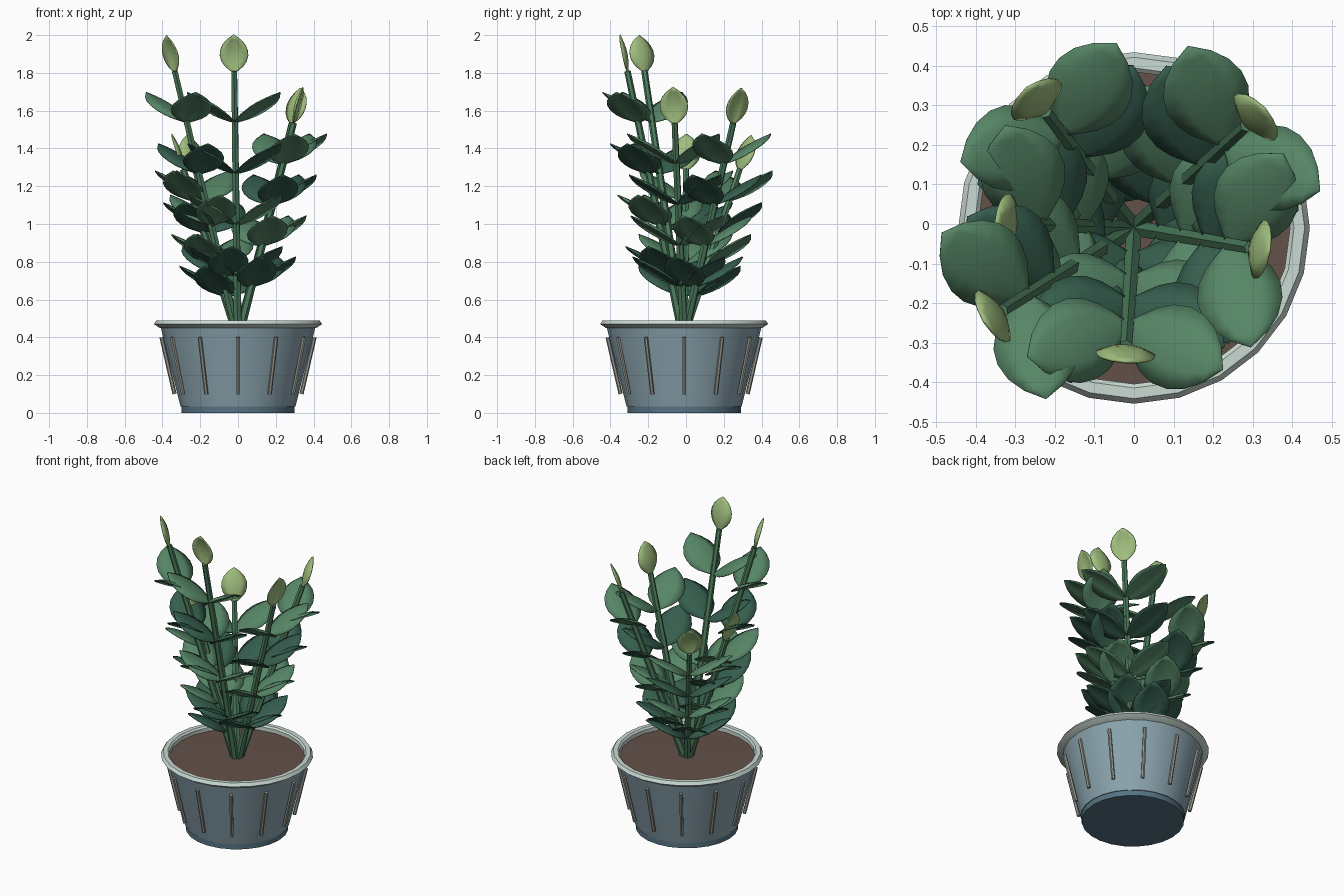
import bpy, bmesh, math
from mathutils import Vector, Matrix

if "Cube" in bpy.data.objects:
    bpy.data.objects.remove(bpy.data.objects["Cube"])

UP = Vector((0, 0, 1))
CENTRE = Vector((0, -0.01, 0))


def material(name, srgb):
    colour = [c ** 2.2 for c in srgb] + [1]
    m = bpy.data.materials.new(name)
    m.use_nodes = True
    m.diffuse_color = colour
    m.node_tree.nodes["Principled BSDF"].inputs["Base Color"].default_value = colour
    return m


POT = material("blue grey glaze", (0.54, 0.64, 0.68))
FOOT = material("dark blue grey", (0.34, 0.45, 0.51))
RIM = material("pale rim", (0.79, 0.85, 0.82))
RIB = material("grey rib", (0.59, 0.59, 0.56))
SOIL = material("brown soil", (0.39, 0.32, 0.29))
STEM = material("stem green", (0.31, 0.49, 0.37))
LIGHT = material("leaf green", (0.34, 0.52, 0.40))
DARK = material("deep leaf green", (0.22, 0.37, 0.31))
BUD = material("young leaf green", (0.62, 0.74, 0.49))


def finish(name, bm, mat, smooth=30):
    bmesh.ops.recalc_face_normals(bm, faces=bm.faces)
    mesh = bpy.data.meshes.new(name)
    bm.to_mesh(mesh)
    bm.free()
    mesh.materials.append(mat)
    ob = bpy.data.objects.new(name, mesh)
    bpy.context.collection.objects.link(ob)
    if smooth:
        bpy.ops.object.select_all(action='DESELECT')
        ob.select_set(True)
        bpy.context.view_layer.objects.active = ob
        bpy.ops.object.shade_smooth_by_angle(angle=math.radians(smooth))
    return ob


def lathe(name, profile, mat, closed=False, sides=24):
    """Turn a (radius, height) profile around the pot axis."""
    bm = bmesh.new()
    verts = [bm.verts.new(CENTRE + Vector((r, 0, z))) for r, z in profile]
    pairs = list(zip(verts, verts[1:]))
    if closed:
        pairs.append((verts[-1], verts[0]))
    edges = [bm.edges.new(p) for p in pairs]
    bmesh.ops.spin(bm, geom=verts + edges, cent=CENTRE, axis=UP,
                   angle=math.tau, steps=sides)
    bmesh.ops.remove_doubles(bm, verts=bm.verts, dist=1e-4)
    return finish(name, bm, mat)


def rod(name, a, b, radius_a, radius_b, mat):
    """Six-sided tapering rod between two points."""
    bm = bmesh.new()
    bmesh.ops.create_cone(bm, cap_ends=True, segments=6, radius1=radius_a,
                          radius2=radius_b, depth=(b - a).length)
    turn = (b - a).to_track_quat('Z', 'Y').to_matrix().to_4x4()
    bm.transform(Matrix.Translation((a + b) / 2) @ turn)
    finish(name, bm, mat, smooth=0)


# Pot
lathe("pot_foot", [(0, 0), (0.30, 0), (0.30, 0.04), (0, 0.04)], FOOT)
lathe("pot_body", [(0, 0.035), (0.305, 0.035), (0.41, 0.455), (0.385, 0.455)], POT)
lathe("pot_rim", [(0.395, 0.445), (0.415, 0.45), (0.445, 0.47),
                  (0.432, 0.49), (0.405, 0.49), (0.395, 0.48)], RIM, closed=True)
lathe("soil", [(0, 0.46), (0.4, 0.455)], SOIL)

# Ribs around the pot
for i in range(12):
    turn = Matrix.Rotation(i * math.tau / 12, 3, 'Z')
    low = CENTRE + turn @ Vector((0.336, 0, 0.1))
    high = CENTRE + turn @ Vector((0.405, 0, 0.4))
    rod(f"pot_rib_{i + 1}", low, high, 0.011, 0.011, RIB)

# Leaf half width along its length, as a share of the widest point
OUTLINE = [(0, 0.07), (0.08, 0.34), (0.18, 0.65), (0.3, 0.88), (0.45, 1),
           (0.6, 0.97), (0.75, 0.79), (0.88, 0.48), (1, 0.02)]
ACROSS = [-1, -0.5, 0, 0.5, 1]


def leaf(name, base, along, facing, length, width, arch, droop, mat):
    """Pointed oval blade, arched along its length, with drooping sides."""
    along = along.normalized()
    normal = (facing - along * facing.dot(along)).normalized()
    side = along.cross(normal)
    bm = bmesh.new()
    rows = []
    for t, share in OUTLINE:
        half = share * width / 2
        spine = base + along * (t * length) + normal * (arch * length * math.sin(math.pi * t))
        rows.append([bm.verts.new(spine + side * (s * half) - normal * (droop * half * s * s))
                     for s in ACROSS])
    for a, b in zip(rows, rows[1:]):
        for k in range(len(ACROSS) - 1):
            bm.faces.new((a[k], a[k + 1], b[k + 1], b[k]))
    ob = finish(name, bm, mat)
    mod = ob.modifiers.new("thickness", 'SOLIDIFY')
    mod.thickness = 0.006
    mod.offset = 0


# Stems with four leaf pairs and a young leaf at each tip
TIPS = [(-0.02, -0.31, 1.81), (-0.335, -0.22, 1.81), (0.295, -0.06, 1.535),
        (0.285, 0.25, 1.535), (-0.225, 0.285, 1.29), (-0.29, 0.0, 1.29)]
for n, tip in enumerate(TIPS, 1):
    tip = Vector(tip)
    out = Vector((tip.x, tip.y - CENTRE.y, 0)).normalized()
    base = CENTRE + out * 0.015 + UP * 0.45
    lean = (tip - base).normalized()
    tangent = UP.cross(out)
    rod(f"stem_{n}", base, tip, 0.023, 0.017, STEM)
    leaf(f"young_leaf_{n}", tip - lean * 0.01, lean, -out, 0.205, 0.15, 0.08, 0.25, BUD)
    for level in range(1, 5):
        node = base.lerp(tip, level * 0.2)
        for sign, label in ((1, "a"), (-1, "b")):
            along = out * 0.10 + tangent * (0.25 * sign) + UP * 0.16
            leaf(f"leaf_{n}_{level}{label}", node, along, UP - out * 0.04,
                 0.31, 0.215, 0.05, 0.22, DARK if level % 2 else LIGHT)
